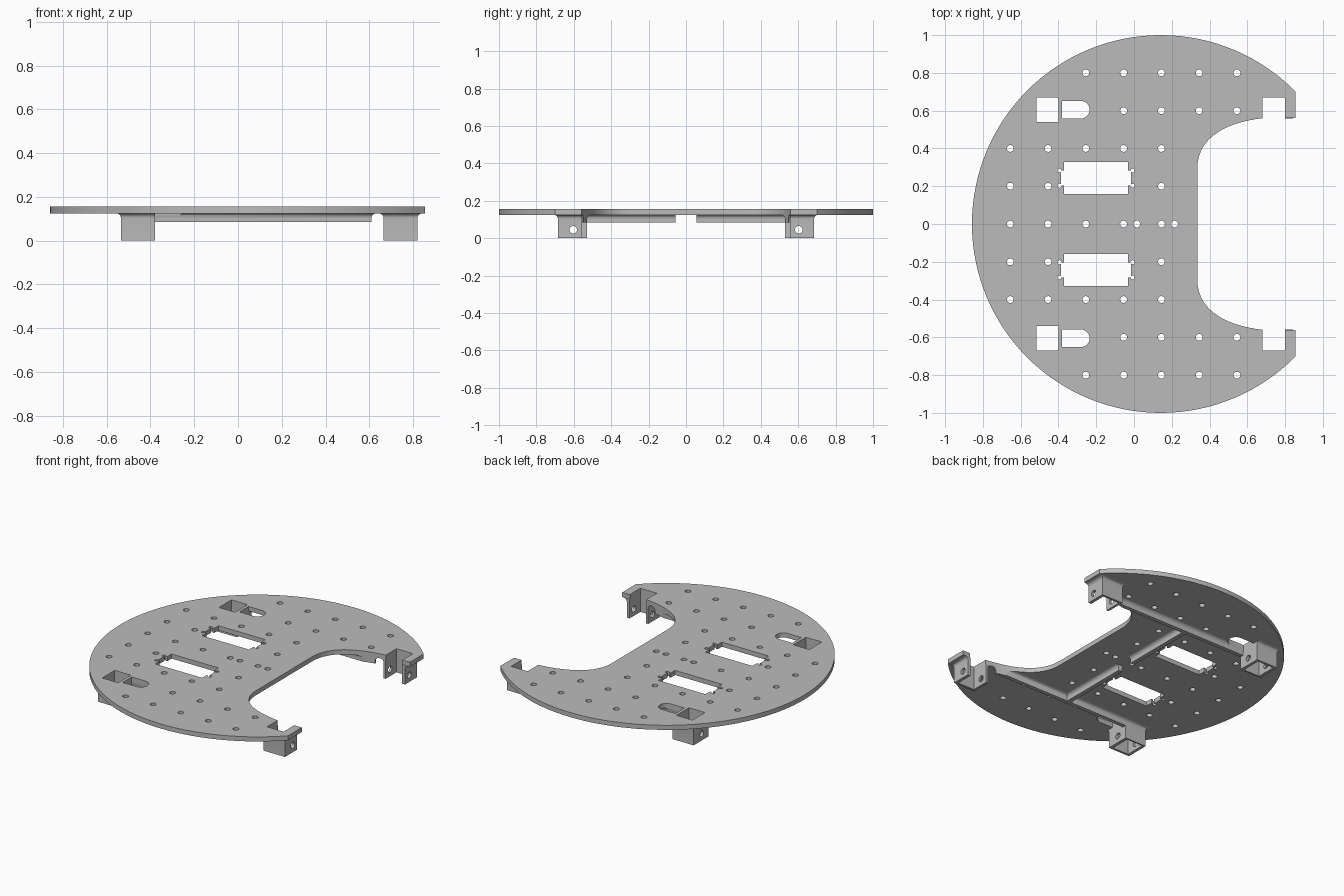
import bpy, bmesh, math
from mathutils import Vector
from mathutils.geometry import interpolate_bezier

if "Cube" in bpy.data.objects:
    bpy.data.objects.remove(bpy.data.objects["Cube"], do_unlink=True)

grey = bpy.data.materials.new("plain grey")
grey.use_nodes = True
grey.diffuse_color = (0.5, 0.5, 0.5, 1)
grey.node_tree.nodes["Principled BSDF"].inputs["Base Color"].default_value = (0.5, 0.5, 0.5, 1)

UNDER, TOP = 0.125, 0.155   # plate faces
CX = 0.142                  # centre of the round plate


def activate(ob):
    bpy.ops.object.select_all(action='DESELECT')
    ob.select_set(True)
    bpy.context.view_layer.objects.active = ob


def finish(ob):
    bm = bmesh.new()
    bm.from_mesh(ob.data)
    bmesh.ops.remove_doubles(bm, verts=bm.verts, dist=0.0001)
    bmesh.ops.recalc_face_normals(bm, faces=bm.faces)
    bm.to_mesh(ob.data)
    bm.free()
    ob.data.materials.clear()
    ob.data.materials.append(grey)
    activate(ob)
    bpy.ops.object.shade_smooth_by_angle(angle=math.radians(35))


def add_mesh(name, bm):
    bmesh.ops.recalc_face_normals(bm, faces=bm.faces)
    me = bpy.data.meshes.new(name)
    bm.to_mesh(me)
    bm.free()
    ob = bpy.data.objects.new(name, me)
    bpy.context.collection.objects.link(ob)
    return ob


def arc(cx, cy, r, a0, a1, n):
    return [(cx + r * math.cos(math.radians(a0 + (a1 - a0) * i / n)),
             cy + r * math.sin(math.radians(a0 + (a1 - a0) * i / n))) for i in range(n + 1)]


def circle(x, y, r):
    return arc(x, y, r, 0, 345, 23)


def loft(name, rings):
    """Closed solid through a stack of equal rings."""
    bm = bmesh.new()
    loops = [[bm.verts.new(p) for p in ring] for ring in rings]
    n = len(loops[0])
    for a, b in zip(loops, loops[1:]):
        for i in range(n):
            bm.faces.new((a[i], a[(i + 1) % n], b[(i + 1) % n], b[i]))
    bm.faces.new(loops[0])
    bm.faces.new(loops[-1])
    return add_mesh(name, bm)


def prism(name, pts, z0, z1):
    return loft(name, [[(x, y, z) for x, y in pts] for z in (z0, z1)])


def box_pts(x0, x1, y0, y1):
    return [(x0, y0), (x1, y0), (x1, y1), (x0, y1)]


def flared_block(name, x0, x1, y0, y1, z0, flare, r=0.022):
    """Block whose chosen sides (-x, +x, -y, +y) curve outward into the plate."""
    steps = [(0, z0)] + [(r - r * math.cos(t), UNDER - r + r * math.sin(t))
                         for t in (math.pi / 2 * i / 6 for i in range(7))]
    rings = []
    for d, z in steps:
        a, b, c, e = (d * f for f in flare)
        rings.append([(x, y, z) for x, y in box_pts(x0 - a, x1 + b, y0 - c, y1 + e)])
    return loft(name, rings)


def cut(ob, cutter):
    cutter.hide_render = True
    mod = ob.modifiers.new("cut", 'BOOLEAN')
    mod.operation, mod.solver, mod.object = 'DIFFERENCE', 'EXACT', cutter
    activate(ob)
    bpy.ops.object.modifier_apply(modifier="cut")
    bpy.data.objects.remove(cutter, do_unlink=True)


def mirrored(ob, name):
    """Copy to the other side of y = 0."""
    bm = bmesh.new()
    bm.from_mesh(ob.data)
    for v in bm.verts:
        v.co.y = -v.co.y
    finish(add_mesh(name, bm))
    finish(ob)


# Outlines shared by the plate and the cutters
bend = [(p.x, p.y) for p in interpolate_bezier(
    Vector((0.335, 0.29)), Vector((0.335, 0.45)), Vector((0.47, 0.535)), Vector((0.68, 0.56)), 20)]
half_notch = bend + [(0.68, 0.67), (0.80, 0.67), (0.80, 0.56), (0.855, 0.56)]
rim_angle = math.degrees(math.acos(0.855 - CX))
outline = (arc(CX, 0, 1, rim_angle, 360 - rim_angle, 96)
           + [(x, -y) for x, y in reversed(half_notch)] + half_notch)
slot = [(-0.38, -0.047), *arc(-0.282, 0, 0.047, -90, 90, 16), (-0.38, 0.047)]

# Window with a stepped middle and small screw holes at the step corners
quarter = [*arc(0.194, 0.04, 0.011, -135, 180, 14), (0.17, 0.04), (0.17, 0.085)]
right = [(x, -y) for x, y in reversed(quarter)] + quarter
window = right + [(-x, -y) for x, y in right]

loops = [outline]
for s in (1, -1):
    loops.append([(x - 0.201, y + 0.2425 * s) for x, y in window])
    loops.append([(x, y + 0.605 * s) for x, y in slot])
    loops.append(box_pts(-0.516, -0.40, s * 0.605 - 0.065, s * 0.605 + 0.065))

# Grid of round holes, by row
columns = [-0.655 + 0.2 * i for i in range(7)]
rows = {0.8: columns[2:], 0.6: columns[3:], 0.4: columns[:5],
        0.2: columns[:2] + columns[4:5]}
for y, xs in rows.items():
    loops += [circle(x, s * y, 0.018) for s in (1, -1) for x in xs]
loops += [circle(x, 0, 0.018) for x in columns[:5] + [0.015, 0.215]]

# Plate: filled flat curve with holes
curve = bpy.data.curves.new("plate", 'CURVE')
curve.dimensions, curve.fill_mode = '2D', 'BOTH'
curve.extrude = (TOP - UNDER) / 2
for pts in loops:
    sp = curve.splines.new('POLY')
    sp.points.add(len(pts) - 1)
    for p, (x, y) in zip(sp.points, pts):
        p.co = (x, y, 0, 1)
    sp.use_cyclic_u = True
plate = bpy.data.objects.new("plate", curve)
bpy.context.collection.objects.link(plate)
plate.location.z = (TOP + UNDER) / 2
activate(plate)
bpy.ops.object.convert(target='MESH')
plate = bpy.context.view_layer.objects.active
finish(plate)


def bracket(name, x0, x1, y0, flare, pocket):
    ob = flared_block(name, x0, x1, y0, 0.685, 0, flare)
    cut(ob, prism("pocket_cutter", box_pts(*pocket), -0.1, 0.3))
    # Pin hole through both cross walls
    pin = [[(x, y, z) for y, z in circle(0.603, 0.045, 0.02)] for x in (x0 - 0.1, x1 + 0.1)]
    cut(ob, loft("pin_cutter", pin))
    mirrored(ob, name.replace("left", "right"))


# Axle brackets: closed sockets at -x, open ones beside the notch
bracket("left_socket_bracket", -0.535, -0.38, 0.53, (1, 0, 1, 1), (-0.516, -0.40, 0.54, 0.67))
bracket("left_open_bracket", 0.665, 0.82, 0.558, (1, 1, 0, 1), (0.68, 0.80, 0.5, 0.67))

# Long ribs, trimmed by the notch and the slot
rib = flared_block("left_long_rib", -0.381, 0.61, 0.53, 0.556, 0.085, (0, 1, 1, 1))
cut(rib, prism("notch_cutter", bend + [(0.9, 0.56), (0.9, 0.29)], 0, 0.3))
cut(rib, prism("slot_cutter", [(x, y + 0.605) for x, y in slot], 0, 0.3))
mirrored(rib, "right_long_rib")

# Cross ribs with a gap in the middle
cross = flared_block("left_cross_rib", 0.045, 0.073, 0.055, 0.535, 0.085, (1, 1, 0, 0))
mirrored(cross, "right_cross_rib")
